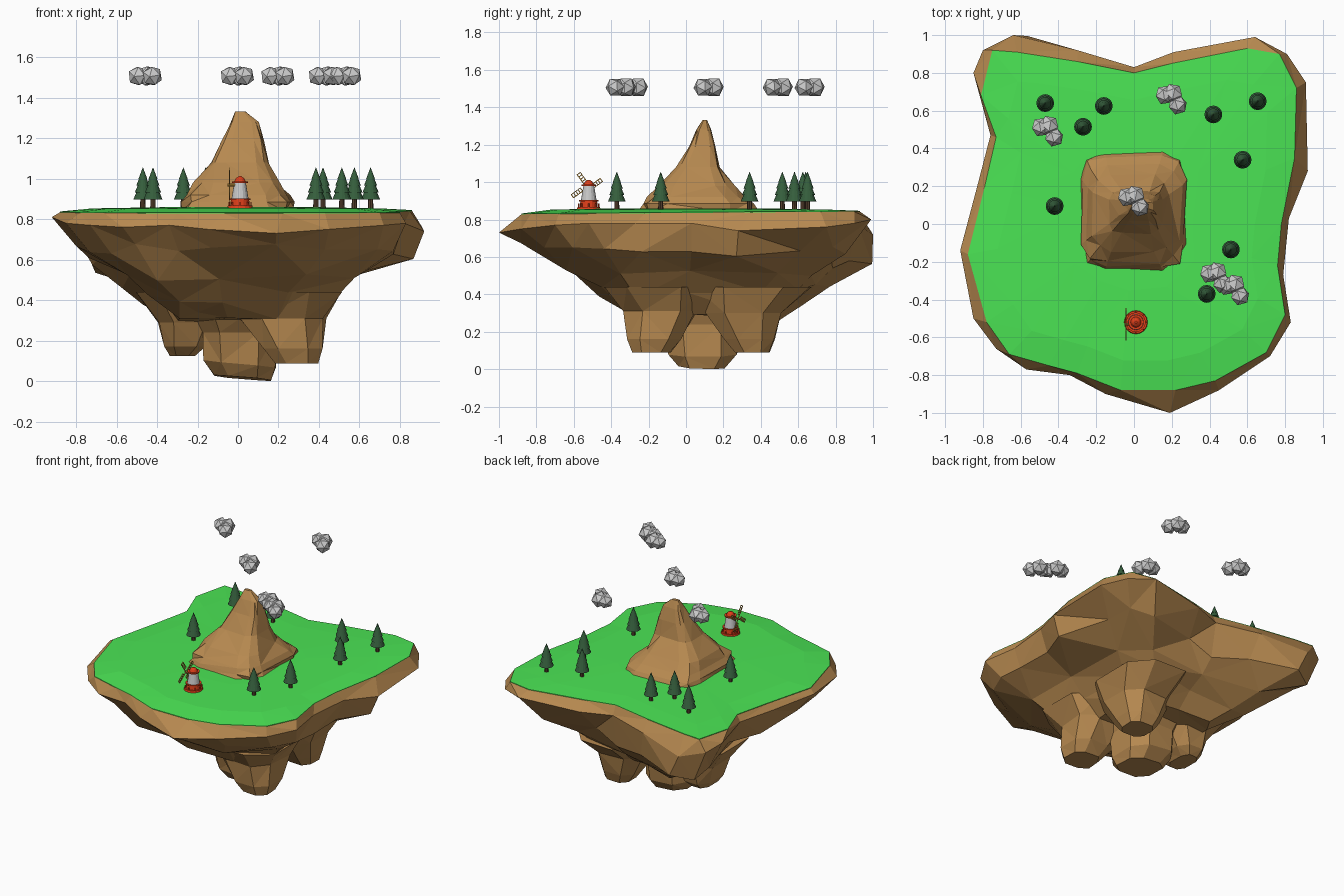
import bpy, bmesh, math, random
from mathutils import Matrix, Vector

if "Cube" in bpy.data.objects:
    bpy.data.objects.remove(bpy.data.objects["Cube"])

random.seed(4)


def mat(name, rgb):
    m = bpy.data.materials.new(name)
    m.diffuse_color = (*rgb, 1)
    m.use_nodes = True
    m.node_tree.nodes["Principled BSDF"].inputs["Base Color"].default_value = m.diffuse_color
    return m


ROCK = mat("rock", (0.47, 0.25, 0.08))
GRASS = mat("grass", (0.07, 0.78, 0.09))
LEAF = mat("leaf", (0.035, 0.11, 0.045))
BARK = mat("bark", (0.10, 0.055, 0.03))
RED = mat("red_paint", (0.75, 0.05, 0.01))
WOOD = mat("sail_wood", (0.65, 0.36, 0.06))
WHITE = mat("cloud_white", (0.85, 0.83, 0.83))


def finish(bm, name, material=None):
    bmesh.ops.recalc_face_normals(bm, faces=bm.faces[:])
    me = bpy.data.meshes.new(name)
    bm.to_mesh(me)
    bm.free()
    ob = bpy.data.objects.new(name, me)
    bpy.context.collection.objects.link(ob)
    if material:
        me.materials.append(material)
    return ob


def loft(name, rings, material):
    """Skin a stack of rings; a ring may have half the points of the one before."""
    bm = bmesh.new()
    loops = [[bm.verts.new(p) for p in r] for r in rings]
    for a, b in zip(loops, loops[1:]):
        n, m = len(a), len(b)
        for i in range(m):
            j = (i + 1) % m
            if n == m:
                bm.faces.new((a[i], a[j], b[j], b[i]))
            else:
                bm.faces.new((a[2 * i], a[2 * i + 1], b[i]))
                bm.faces.new((a[2 * i + 1], a[(2 * i + 2) % n], b[j], b[i]))
    bm.faces.new(loops[0])
    bm.faces.new(loops[-1])
    bmesh.ops.triangulate(bm, faces=bm.faces[:])
    return finish(bm, name, material)


def rough(r):
    return random.uniform(1 - r, 1 + r)


# Island outline: rock rim x, y, z, then grass edge x, y
RIM = [
    (.82, .03, .78, .78, .0), (.92, .28, .74, .85, .35), (.91, .75, .76, .86, .72),
    (.81, .90, .78, .77, .90), (.64, .99, .80, .60, .93), (.21, .91, .78, .20, .85),
    (0, .83, .78, 0, .80), (-.3, .92, .77, -.3, .86), (-.64, 1, .72, -.62, .91),
    (-.80, .92, .76, -.75, .92), (-.85, .80, .80, -.81, .68), (-.76, .47, .80, -.73, .46),
    (-.83, .20, .80, -.79, .20), (-.92, -.14, .81, -.88, -.16), (-.85, -.5, .78, -.78, -.52),
    (-.73, -.66, .77, -.66, -.69), (-.57, -.77, .76, -.45, -.75), (-.34, -.80, .77, -.30, -.79),
    (-.15, -.90, .75, -.07, -.88), (.19, -1, .73, .22, -.88), (.45, -.88, .75, .43, -.83),
    (.72, -.70, .77, .70, -.68), (.83, -.52, .78, .80, -.48), (.79, -.27, .78, .76, -.22)]


def edge_z(y):
    return .835 + .008 * y


def under(step, left, right, front, back, z, drop, r):
    """Shrunken, roughened copy of the rim for the underside."""
    out = []
    for x, y, *_ in RIM[::step]:
        k = rough(r)
        dz = -drop * max(0, y)
        if x > .1 and y > .6:      # thin back right corner
            k *= .87
            dz *= .2
        out.append((x * (left if x < 0 else right) * k, y * (front if y < 0 else back) * k,
                    z + dz + random.uniform(-.03, .03)))
    return out


# Rocky bowl under the grass
grass_edge = [(gx, gy, edge_z(gy)) for *_, gx, gy in RIM]
loft("island_rock", [
    grass_edge,
    [p[:3] for p in RIM],
    under(1, .86, .95, .86, .97, .655, .11, .04),
    under(2, .66, .72, .70, .78, .52, .06, .07),
    under(2, .52, .56, .52, .66, .41, .06, .07),
    under(2, .36, .42, .35, .52, .31, .02, .06)], ROCK)

# Grass sheet, slightly domed
loft("grass_top", [
    [(x, y, z - .012) for x, y, z in grass_edge],
    [(x, y, z + .004) for x, y, z in grass_edge],
    [(x * .82, y * .82, .853) for x, y, z in grass_edge],
    [(x * .4, y * .4, .86) for x, y, z in grass_edge[::2]]], GRASS)


# Rock mass, as x and y extents at each height
def lobe(name, levels, n=8, r=.05, flat=.75):
    rings = []
    for x0, x1, y0, y1, z in levels:
        ring = []
        for i in range(n):
            a = math.tau * (i + .5) / n
            c, s = math.cos(a), math.sin(a)
            k = rough(r)
            ring.append(((x0 + x1) / 2 + (x1 - x0) / 2 * k * math.copysign(abs(c) ** flat, c),
                         (y0 + y1) / 2 + (y1 - y0) / 2 * k * math.copysign(abs(s) ** flat, s),
                         z(a) if callable(z) else z))
        rings.append(ring)
    return loft(name, rings, ROCK)


# Hanging rock lobes
lobe("middle_lobe", [(-.28, .28, -.26, .40, .40), (-.19, .21, -.14, .31, .24),
                     (-.175, .19, -.10, .28, lambda a: .085 - .02 * math.cos(a)),
                     (-.12, .17, -.05, .22, lambda a: .015 - .015 * math.cos(a - math.pi / 8))])
lobe("front_right_lobe", [(-.12, .52, -.46, .12, .44), (.0, .44, -.34, .07, .31),
                          (.12, .42, -.32, -.02, .16), (.18, .40, -.29, -.08, .088)])
lobe("back_right_lobe", [(.0, .50, .04, .68, .44), (.04, .44, .10, .52, .30),
                         (.12, .40, .20, .48, .16), (.17, .37, .26, .45, .09)])
lobe("left_lobe", [(-.52, -.02, -.15, .46, .44), (-.40, -.07, -.06, .37, .29),
                   (-.37, -.15, .01, .33, .17), (-.34, -.21, .06, .28, .125)])

# Mountain
lobe("mountain", [(-.29, .28, -.25, .38, .84), (-.28, .275, -.245, .37, .885),
                  (-.26, .25, -.21, .32, .92), (-.215, .20, -.15, .255, .98),
                  (-.13, .15, -.05, .18, 1.08), (-.075, .125, .015, .16, 1.19),
                  (-.035, .10, .055, .135, 1.28), (-.015, .035, .09, .112, 1.333)],
     n=12, r=.06, flat=.45)


def add_cone(bm, x, y, z0, z1, r0, r1, n):
    bmesh.ops.create_cone(bm, cap_ends=True, segments=n, radius1=r0, radius2=r1, depth=z1 - z0,
                          matrix=Matrix.Translation((x, y, (z0 + z1) / 2)))


def stack(name, x, y, parts, material, n=16):
    bm = bmesh.new()
    for z0, z1, r0, r1 in parts:
        add_cone(bm, x, y, z0, z1, r0, r1, n)
    return finish(bm, name, material)


# Pine trees
for x, y in [(-.47, .64), (-.16, .625), (-.27, .515), (.42, .58), (.655, .65),
             (.575, .34), (-.42, .095), (.513, -.135), (.385, -.37)]:
    stack("tree_trunk", x, y, [(.845, .92, .014, .012)], BARK, 8)
    stack("tree_needles", x, y, [(.897, .965, .047, .018), (.932, .995, .040, .013),
                                 (.967, 1.025, .032, .009), (.998, 1.054, .022, .001)], LEAF)

# Clouds, three low-poly puffs each
for cx, cy in [(-.455, .495), (.20, .665), (0, .125), (.435, -.28), (.53, -.345)]:
    bm = bmesh.new()
    for dx, dy, r in [(-.038, .018, .052), (.005, .025, .055), (.032, -.035, .052)]:
        m = Matrix.Translation((cx + dx, cy + dy, 1.507)) @ Matrix.Rotation(.55, 4, 'X') \
            @ Matrix.Rotation(dx * 20, 4, 'Z')
        bmesh.ops.create_icosphere(bm, subdivisions=1, radius=r, matrix=m)
    finish(bm, "cloud", WHITE)

# Windmill tower
MX, MY = .01, -.52
stack("mill_base", MX, MY, [(.85, .868, .064, .060), (.868, .895, .048, .045),
                            (.895, .903, .052, .052)], RED)
stack("mill_tower", MX, MY, [(.90, .985, .042, .028)], None)
stack("mill_cap", MX, MY, [(.978, .986, .040, .040), (.986, 1.002, .028, .020),
                           (1.002, 1.012, .020, .006)], RED)
bm = bmesh.new()
for i in range(8):
    a = math.tau * i / 8
    add_cone(bm, MX + .054 * math.cos(a), MY + .054 * math.sin(a), .866, .885, .004, .004, 6)
finish(bm, "mill_fence", RED)

# Windmill sails in the y-z plane on the left side
hub = Vector((MX - .053, MY - .01, .968))
bm = bmesh.new()


def box(turn, centre, size):
    m = turn @ Matrix.Translation(centre) @ Matrix.Diagonal((*size, 1))
    bmesh.ops.create_cube(bm, size=1, matrix=m)


for k in range(4):
    turn = Matrix.Translation(hub) @ Matrix.Rotation(math.radians(36 + 90 * k), 4, 'X')
    box(turn, (0, 0, .045), (.005, .005, .09))
    box(turn, (0, .021, .058), (.004, .004, .064))
    for j in range(5):
        box(turn, (0, .011, .028 + j * .015), (.004, .022, .005))
finish(bm, "mill_sails", WOOD)
bm = bmesh.new()
bmesh.ops.create_cone(bm, cap_ends=True, segments=8, radius1=.007, radius2=.007, depth=.06,
                      matrix=Matrix.Translation(hub + Vector((.022, 0, 0))) @ Matrix.Rotation(math.pi / 2, 4, 'Y'))
finish(bm, "mill_axle", WOOD)
